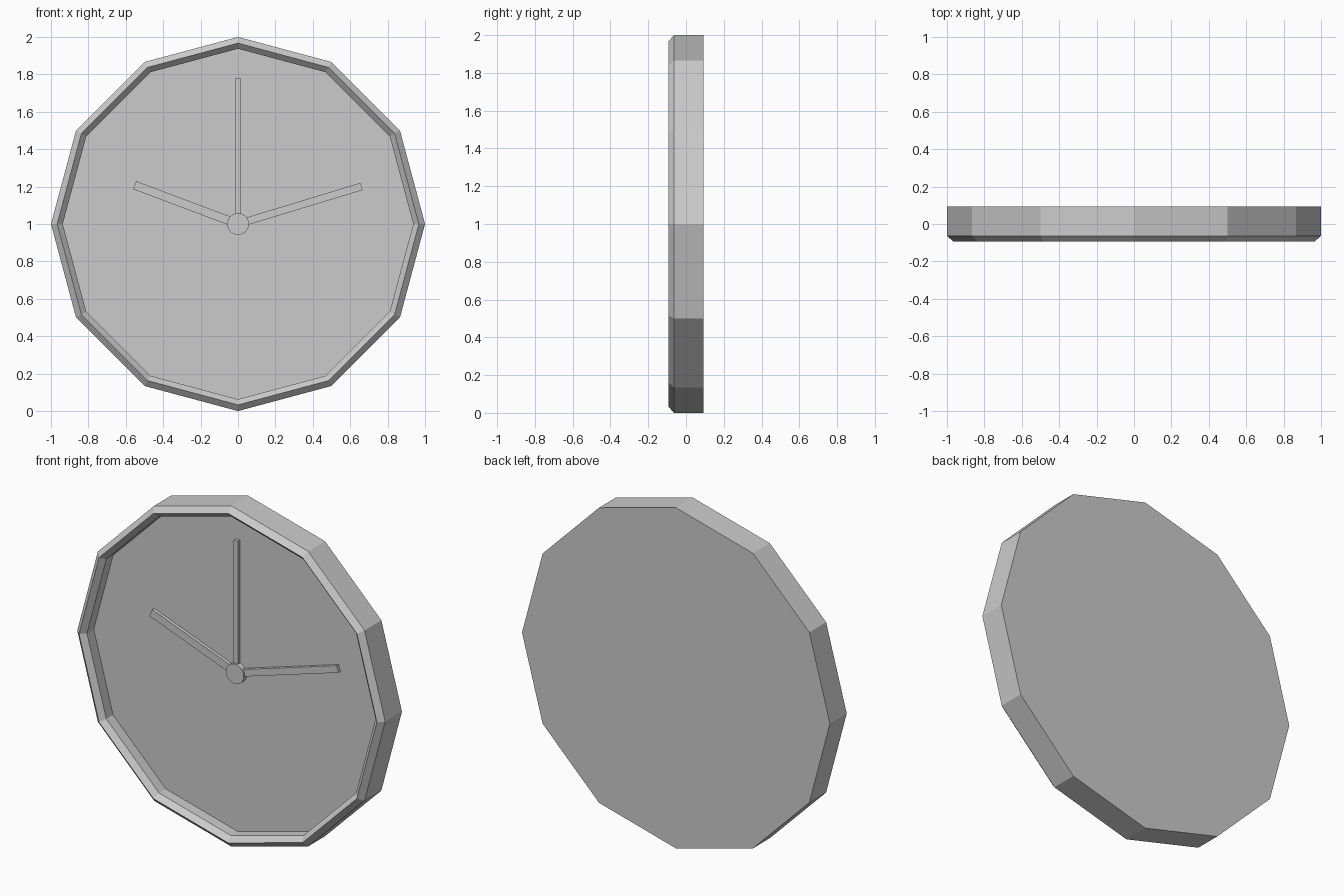
import bpy, bmesh
from math import cos, sin, radians, pi

cube = bpy.data.objects.get("Cube")
if cube:
    bpy.data.objects.remove(cube, do_unlink=True)

grey = bpy.data.materials.new("plain grey")
grey.use_nodes = True
colour = (0.6, 0.6, 0.6, 1)
grey.diffuse_color = colour
grey.node_tree.nodes["Principled BSDF"].inputs["Base Color"].default_value = colour

CENTRE_Z = 1.0
FACE_Y = 0.0


def finish(name, bm):
    bmesh.ops.recalc_face_normals(bm, faces=bm.faces)
    mesh = bpy.data.meshes.new(name)
    bm.to_mesh(mesh)
    bm.free()
    mesh.materials.append(grey)
    obj = bpy.data.objects.new(name, mesh)
    bpy.context.collection.objects.link(obj)
    return obj


def turned(name, profile, sides):
    """Closed body from (radius, y) rings around the clock axis."""
    bm = bmesh.new()
    rings = []
    for r, y in profile:
        rings.append([bm.verts.new((r * cos(2 * pi * i / sides), y,
                                    CENTRE_Z + r * sin(2 * pi * i / sides)))
                      for i in range(sides)])
    for a, b in zip(rings, rings[1:]):
        for i in range(sides):
            j = (i + 1) % sides
            bm.faces.new((a[i], a[j], b[j], b[i]))
    bm.faces.new(rings[0])
    bm.faces.new(rings[-1])
    return finish(name, bm)


def hand(name, angle, length, width, depth):
    """Flat bar running from the centre outwards, angle from +x."""
    bm = bmesh.new()
    bmesh.ops.create_cube(bm, size=1)
    c, s = cos(radians(angle)), sin(radians(angle))
    for v in bm.verts:
        along, across = (v.co.x + 0.5) * length, v.co.z * width
        v.co = (along * c - across * s, FACE_Y + (v.co.y - 0.5) * depth,
                CENTRE_Z + along * s + across * c)
    return finish(name, bm)


# Twelve-sided case: flat back, side wall, ridged rim, recessed dial
turned("clock_case", [(1, 0.093), (1, -0.063), (0.967, -0.093),
                      (0.937, -0.063), (0.937, FACE_Y)], 12)

# Hands and the round cap over them
hand("second_hand", 90, 0.78, 0.028, 0.02)
hand("minute_hand", 16.9, 0.69, 0.04, 0.02)
hand("hour_hand", 159.4, 0.59, 0.046, 0.02)
hub = turned("hub", [(0.058, FACE_Y), (0.058, -0.03)], 32)

bpy.ops.object.select_all(action='DESELECT')
hub.select_set(True)
bpy.context.view_layer.objects.active = hub
bpy.ops.object.shade_smooth_by_angle()
